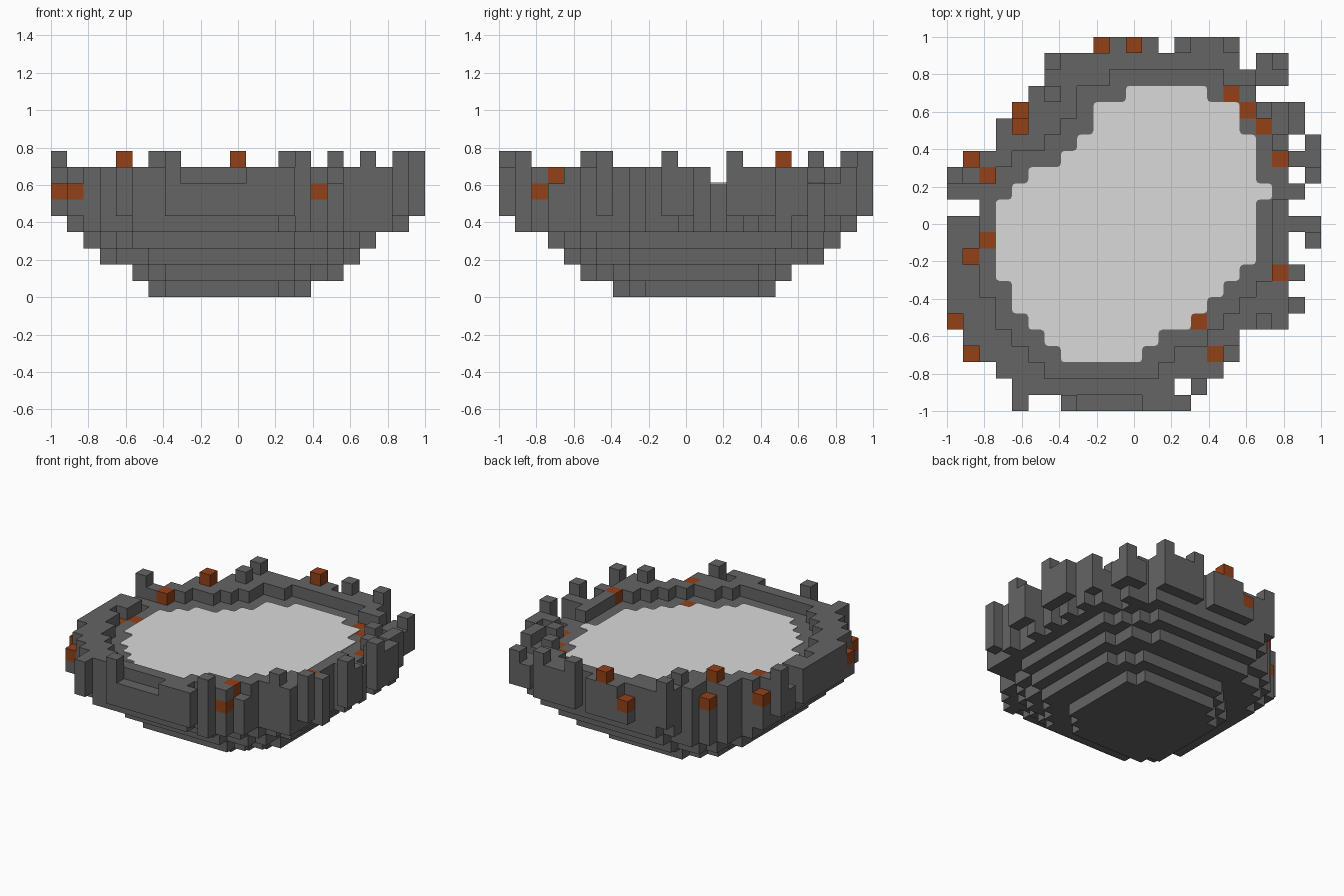
import bpy
import bmesh
from mathutils import Vector

cube = bpy.data.objects.get("Cube")
if cube:
    bpy.data.objects.remove(cube, do_unlink=True)

N = 23
S = 2 / N      # block size
FLOOR = 6      # layer of the basin floor


def material(name, rgb):
    m = bpy.data.materials.new(name)
    m.use_nodes = True
    m.diffuse_color = (*rgb, 1)
    m.node_tree.nodes["Principled BSDF"].inputs["Base Color"].default_value = (*rgb, 1)
    return m


STONE = material("dark stone", (0.128, 0.128, 0.128))
RUST = material("rust ore", (0.29, 0.052, 0.009))
PALE = material("pale surface", (0.7, 0.7, 0.7))


def cells(rows, first=0):
    """Plan cells from row spans, back to front; a letter pair is first and last column."""
    out = set()
    for r, row in enumerate(rows.split(), first):
        for a, b in zip(row[::2], row[1::2]):
            out |= {(c, r) for c in range(ord(a) - 97, ord(b) - 96)}
    return out


footprint = cells("jmor grtu gu fs ev dv duww bw auww av cu aw "
                  "auww au av au av au br br dq enpp eeho")
basin = cells("lp jr jr is hs fs et ds ds ds ds dr eq ep fo gm hl", 3)


def around(c, r):
    return {(c + i, r + j) for i in (-1, 0, 1) for j in (-1, 0, 1)}


def point(c, r, z):
    return Vector((c * S - 1, 1 - r * S, z * S))


parts = {"bowl": set(), "rim_wall": set(), "rim_posts": set(), "ore_blocks": set()}

# Stepped underside: each layer is a rounded, slightly skewed slab
layers = [(10.5, 10.5, 5), (11, 11, 6.5), (10.5, 10.5, 8), (10.5, 10.5, 9), (11, 11, 10.5)]
for z, (cx, cy, radius) in enumerate(layers):
    for c, r in footprint:
        x, y = (c - cx) / radius, (cy - r) / radius
        if max(abs(x), abs(y)) <= 1 and abs(x) ** 3 + abs(y) ** 3 - 0.2 * x * y <= 1:
            parts["bowl"].add((c, r, z))

# Full width layers up to the basin floor
for c, r in footprint:
    parts["bowl"] |= {(c, r, z) for z in (FLOOR - 1, FLOOR)}

# Ore blocks: flush with the floor, in the wall, and on top of posts
ore = {(9, 0, 6), (4, 4, 6), (17, 3, 6), (18, 4, 6), (19, 5, 6), (20, 7, 6), (1, 7, 6),
       (2, 12, 6), (1, 13, 6), (0, 17, 6), (1, 19, 6), (20, 14, 7), (15, 17, 6),
       (16, 20, 6), (2, 8, 7), (16, 19, 7), (4, 5, 8), (11, 0, 8)}
low_ore = {(c, r) for c, r, z in ore if z == FLOOR} - {(16, 20)}

# Rim wall: every cell clear of the basin, broken by one low row and a few gaps
gaps = {(19, 1), (19, 2), (20, 2), (20, 4), (20, 5), (17, 19),
        (8, 22), (9, 22), (10, 22), (11, 22)}
rim = {cell for cell in footprint if cell[1] != 9 and not around(*cell) & basin}
for c, r in (rim | {(20, 10)}) - low_ore - gaps:
    parts["rim_wall"].add((c, r, FLOOR + 1))

# Posts standing on the rim
posts = [(0, 8), (6, 3), (6, 1), (14, 0), (17, 0), (22, 8), (22, 12), (21, 16),
         (19, 17), (15, 21), (7, 22)]
for c, r in posts:
    parts["rim_posts"] |= {(c, r, z) for z in (FLOOR + 1, FLOOR + 2)}
for c, r, z in ore:
    parts["rim_wall"] |= {(c, r, k) for k in range(FLOOR + 1, z)}

# Give each block to one part only
parts["ore_blocks"] = ore
parts["rim_wall"] -= ore | parts["rim_posts"]
parts["bowl"] -= ore
solid = set().union(*parts.values())

# Corner offsets of the six block faces, by outward direction in the block grid
FACES = {
    (1, 0, 0): ((1, 1, 0), (1, 0, 0), (1, 0, 1), (1, 1, 1)),
    (-1, 0, 0): ((0, 0, 0), (0, 1, 0), (0, 1, 1), (0, 0, 1)),
    (0, 1, 0): ((0, 1, 0), (1, 1, 0), (1, 1, 1), (0, 1, 1)),
    (0, -1, 0): ((1, 0, 0), (0, 0, 0), (0, 0, 1), (1, 0, 1)),
    (0, 0, 1): ((0, 1, 1), (1, 1, 1), (1, 0, 1), (0, 0, 1)),
    (0, 0, -1): ((0, 0, 0), (1, 0, 0), (1, 1, 0), (0, 1, 0)),
}


def finish(bm, name, mat):
    mesh = bpy.data.meshes.new(name)
    bm.to_mesh(mesh)
    bm.free()
    mesh.materials.append(mat)
    obj = bpy.data.objects.new(name, mesh)
    bpy.context.collection.objects.link(obj)
    return obj


# Exposed block faces only
for name, blocks in parts.items():
    bm = bmesh.new()
    for block in sorted(blocks):
        for step, corners in FACES.items():
            if tuple(a + b for a, b in zip(block, step)) in solid:
                continue
            bm.faces.new([bm.verts.new(point(*(a + b for a, b in zip(block, k))))
                          for k in corners])
    bmesh.ops.remove_doubles(bm, verts=bm.verts, dist=S / 100)
    finish(bm, name, RUST if name == "ore_blocks" else STONE)

# Pale basin sheet with softened corners
bm = bmesh.new()
for c, r in sorted(basin):
    bm.faces.new([bm.verts.new(point(c + i, r + j, FLOOR + 1) + Vector((0, 0, 0.006)))
                  for i, j in ((0, 1), (1, 1), (1, 0), (0, 0))])
bmesh.ops.remove_doubles(bm, verts=bm.verts, dist=S / 100)
bmesh.ops.dissolve_limit(bm, angle_limit=0.02, verts=bm.verts, edges=bm.edges)
bmesh.ops.bevel(bm, geom=bm.verts[:], offset=0.02, segments=2, profile=0.5, affect='VERTICES')
sheet = finish(bm, "basin_sheet", PALE)
solidify = sheet.modifiers.new("thickness", 'SOLIDIFY')
solidify.thickness = 0.005
solidify.offset = -1
